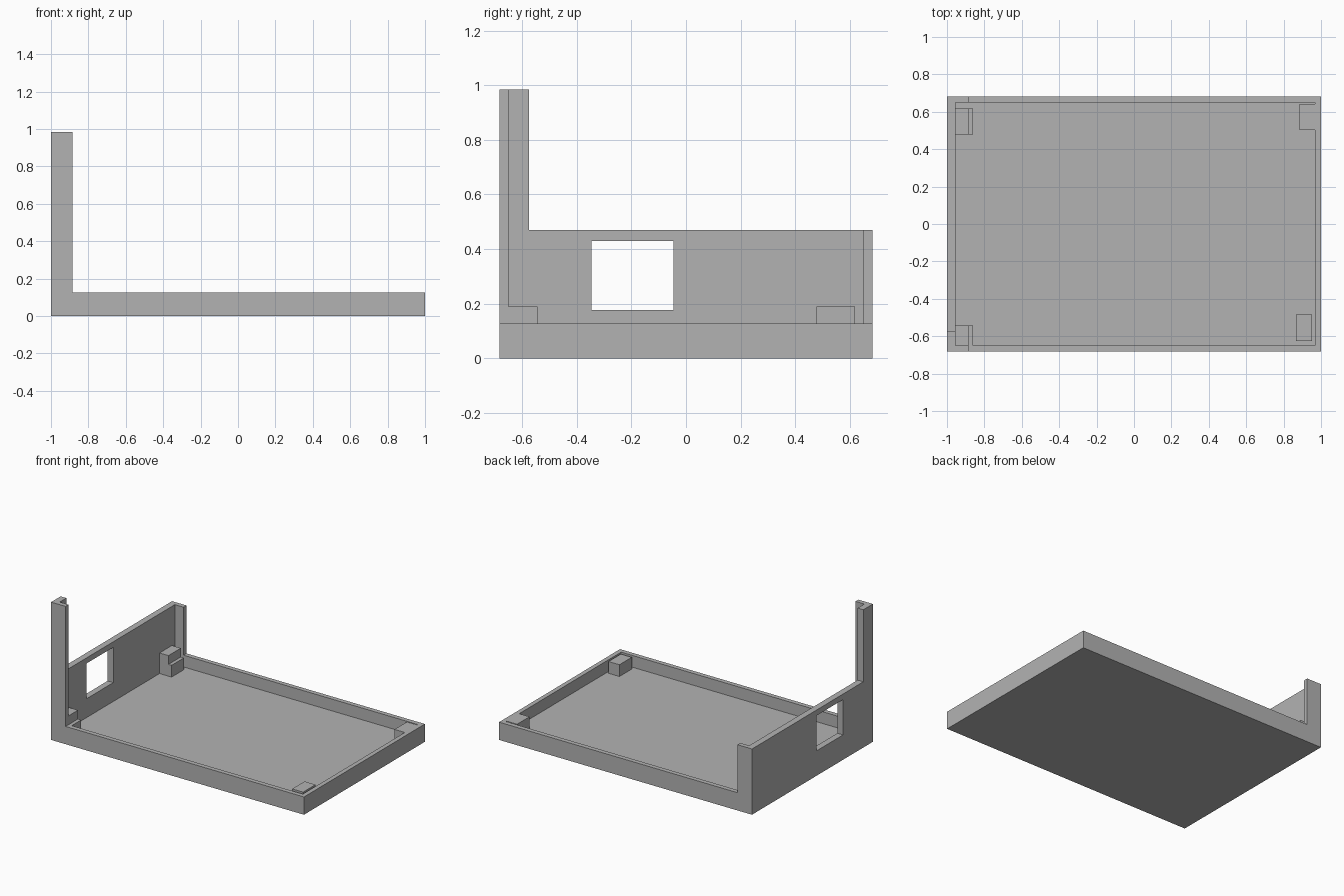
import bpy
import bmesh

cube = bpy.data.objects.get("Cube")
if cube:
    bpy.data.objects.remove(cube, do_unlink=True)

# Main dimensions
X, Y = 1.0, 0.683
IN_X0, IN_X1, IN_Y = -0.955, 0.968, 0.65
FLOOR, RIM, WALL, POST = 0.043, 0.127, 0.47, 0.985
POST_X, POST_Y = -0.885, -0.575
LEDGE_X = -0.86
STEP = 0.19

grey = bpy.data.materials.new("plain grey")
grey.use_nodes = True
grey.diffuse_color = (0.45, 0.45, 0.45, 1)
grey.node_tree.nodes["Principled BSDF"].inputs["Base Color"].default_value = (0.45, 0.45, 0.45, 1)


def prism(name, outline, axis, lo, hi):
    """Extrude a flat outline along x (axis 0) or z (axis 2)."""
    def place(p):
        return (lo, p[0], p[1]) if axis == 0 else (p[0], p[1], lo)
    bm = bmesh.new()
    face = bm.faces.new([bm.verts.new(place(p)) for p in outline])
    out = bmesh.ops.extrude_face_region(bm, geom=[face])
    shift = [0, 0, 0]
    shift[axis] = hi - lo
    verts = [g for g in out["geom"] if isinstance(g, bmesh.types.BMVert)]
    bmesh.ops.translate(bm, vec=shift, verts=verts)
    bmesh.ops.recalc_face_normals(bm, faces=bm.faces)
    mesh = bpy.data.meshes.new(name)
    bm.to_mesh(mesh)
    bm.free()
    mesh.materials.append(grey)
    obj = bpy.data.objects.new(name, mesh)
    bpy.context.collection.objects.link(obj)
    return obj


def box(name, x0, x1, y0, y1, z0, z1):
    return prism(name, [(x0, y0), (x1, y0), (x1, y1), (x0, y1)], 2, z0, z1)


def cut(obj, cutter):
    mod = obj.modifiers.new("cut", "BOOLEAN")
    mod.operation = "DIFFERENCE"
    mod.solver = "EXACT"
    mod.object = cutter
    cutter.hide_render = True
    cutter.hide_viewport = True
    cutter.display_type = "WIRE"


# Shallow tray with its hollow
tray = box("tray", -X, X, -Y, Y, 0, RIM)
cut(tray, box("tray_hollow_cutter", IN_X0, IN_X1, -IN_Y, IN_Y, FLOOR, RIM + 0.2))

# Tall end wall, stepped up at the front, with a window
profile = [(-Y, RIM), (Y, RIM), (Y, WALL), (POST_Y, WALL), (POST_Y, POST), (-Y, POST)]
end_wall = prism("end_wall", profile, 0, -X, IN_X0)
cut(end_wall, box("window_cutter", -X - 0.1, IN_X0 + 0.1, -0.345, -0.045, 0.178, 0.43))

# Corner returns of the end wall
box("front_post_return", IN_X0, POST_X, -Y, -IN_Y, RIM, POST)
box("back_post_return", IN_X0, POST_X, IN_Y, Y, RIM, WALL)

# Stepped supports beside the end wall
for name, y0, y1 in (("front", -IN_Y, -0.543), ("back", 0.478, 0.618)):
    prism(name + "_stepped_support", [(y0, FLOOR), (y1, FLOOR), (y1, RIM), (y0, RIM)],
          0, IN_X0, LEDGE_X)
    box(name + "_support_top", IN_X0, POST_X, y0, y1, RIM, STEP)

# Low supports at the open end
box("front_low_support", 0.866, 0.953, -0.625, -0.485, FLOOR, RIM)
box("back_low_support", 0.886, IN_X1, 0.502, 0.642, FLOOR, RIM)
